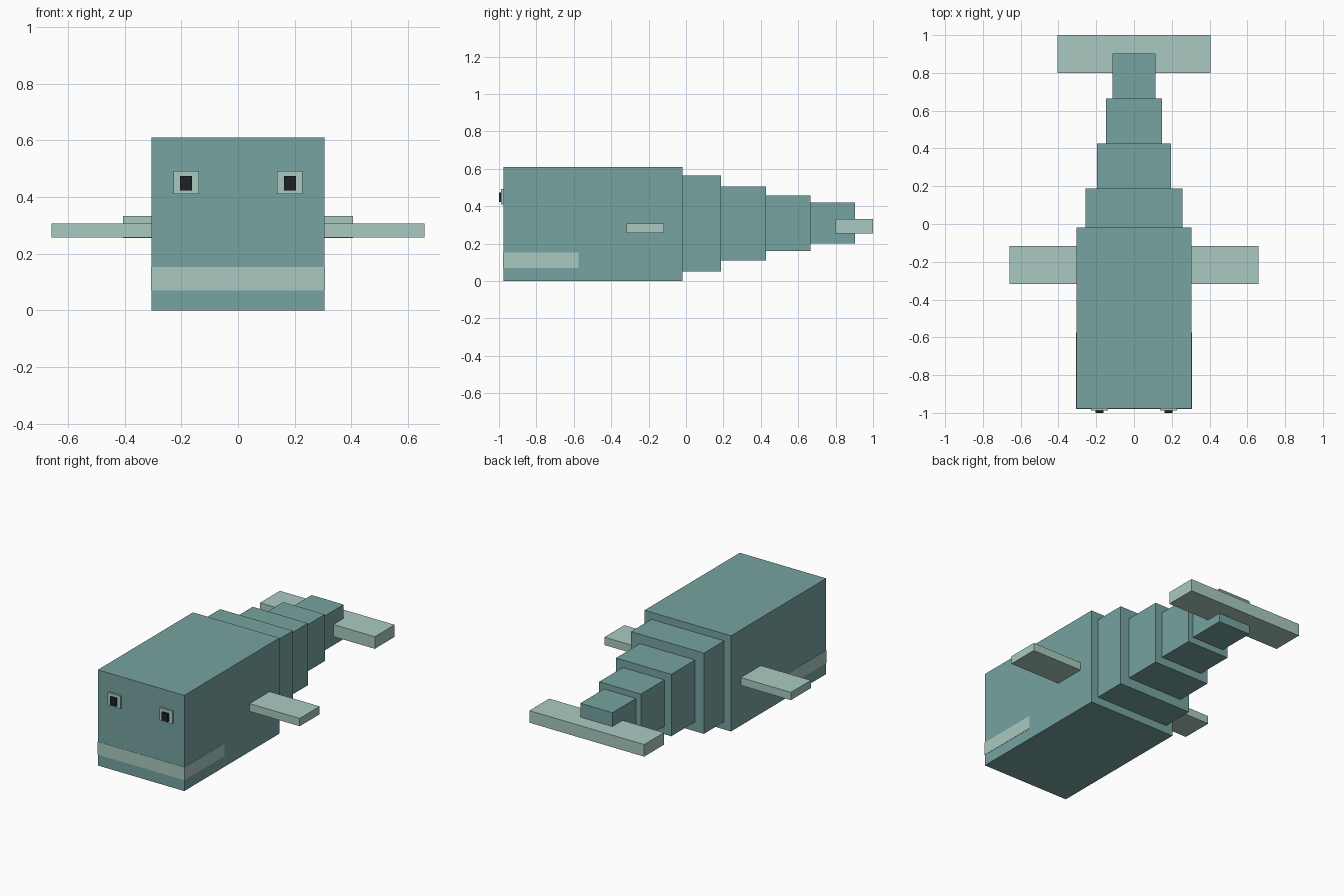
import bpy
import bmesh

cube = bpy.data.objects.get("Cube")
if cube:
    bpy.data.objects.remove(cube, do_unlink=True)


def make_material(name, rgb):
    mat = bpy.data.materials.new(name)
    mat.use_nodes = True
    mat.diffuse_color = (*rgb, 1)
    mat.node_tree.nodes["Principled BSDF"].inputs["Base Color"].default_value = (*rgb, 1)
    return mat


TEAL = make_material("teal skin", (0.181, 0.366, 0.352))
PALE = make_material("pale mint", (0.402, 0.591, 0.533))
BLACK = make_material("pupil black", (0.013, 0.014, 0.021))


def box(name, mat, xs, ys, zs):
    """Box between the given (min, max) ranges."""
    ranges = (xs, ys, zs)
    bm = bmesh.new()
    bmesh.ops.create_cube(bm, size=1)
    for v in bm.verts:
        v.co = [hi if c > 0 else lo for c, (lo, hi) in zip(v.co, ranges)]
    mesh = bpy.data.meshes.new(name)
    bm.to_mesh(mesh)
    bm.free()
    mesh.materials.append(mat)
    obj = bpy.data.objects.new(name, mesh)
    centre = [(lo + hi) / 2 for lo, hi in ranges]
    for v in mesh.vertices:
        v.co = [a - b for a, b in zip(v.co, centre)]
    obj.location = centre
    bpy.context.collection.objects.link(obj)
    return obj


def pair(name, mat, xs, ys, zs):
    """Mirrored left (+x) and right (-x) boxes."""
    box("left_" + name, mat, xs, ys, zs)
    box("right_" + name, mat, (-xs[1], -xs[0]), ys, zs)


# Body
box("body", TEAL, (-0.305, 0.305), (-0.977, -0.018), (0, 0.61))

# Stepped tail, each segment narrower than the last: half width, y range, z range
segments = [
    (0.257, (-0.018, 0.187), (0.05, 0.565)),
    (0.195, (0.187, 0.427), (0.11, 0.505)),
    (0.147, (0.427, 0.665), (0.16, 0.457)),
    (0.113, (0.665, 0.903), (0.20, 0.42)),
]
for i, (half, ys, zs) in enumerate(segments, 1):
    box(f"tail_segment_{i}", TEAL, (-half, half), ys, zs)

# Tail fluke and side fins
box("tail_fluke", PALE, (-0.405, 0.405), (0.80, 1.0), (0.255, 0.332))
pair("fin", PALE, (0.305, 0.658), (-0.318, -0.117), (0.256, 0.306))

# Mouth band wrapping the snout
box("mouth", PALE, (-0.3065, 0.3065), (-0.9785, -0.575), (0.07, 0.152))

# Eyes and pupils
pair("eye", PALE, (0.138, 0.228), (-0.988, -0.977), (0.41, 0.492))
pair("pupil", BLACK, (0.162, 0.204), (-1.0, -0.988), (0.422, 0.473))
